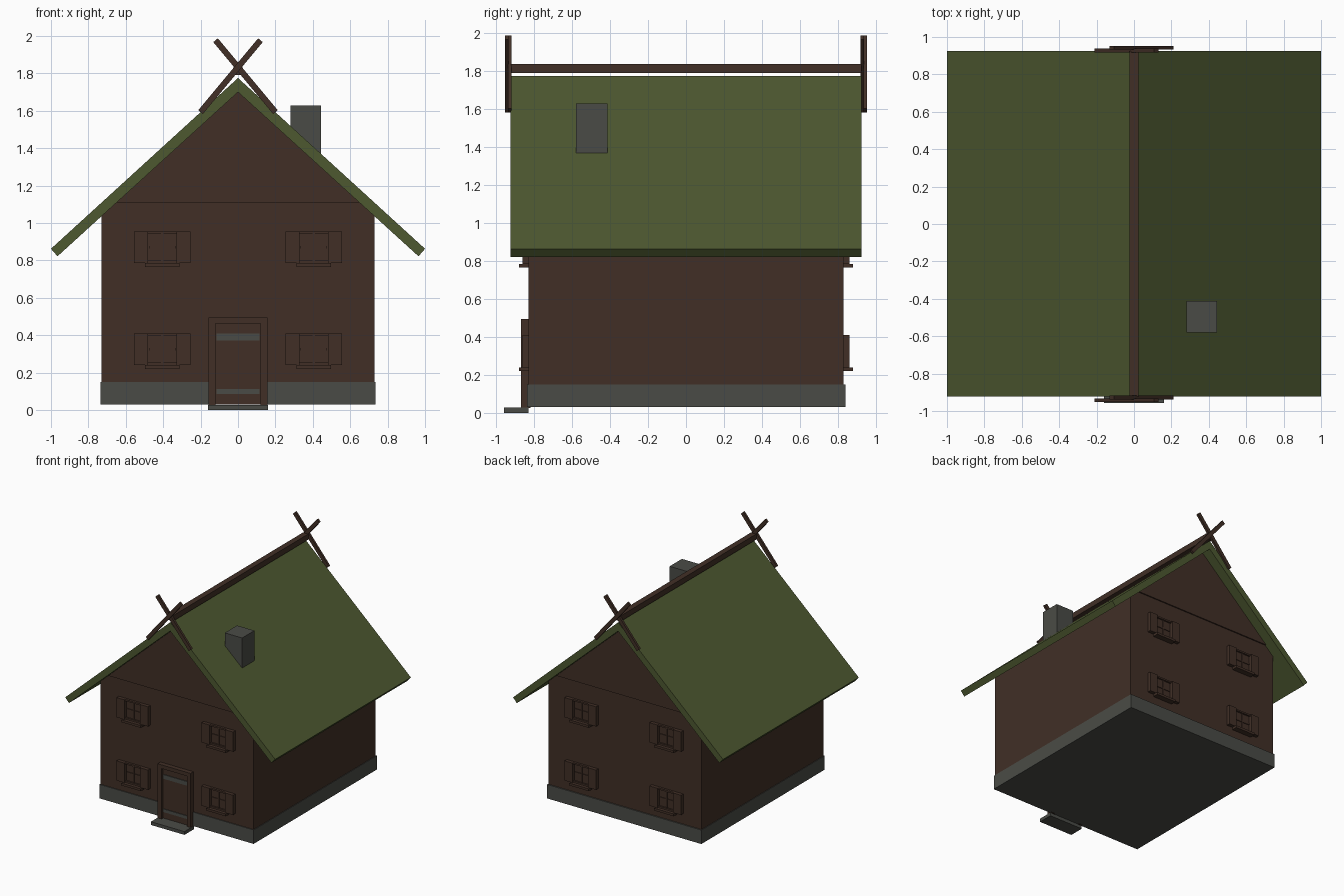
import bpy, math

if "Cube" in bpy.data.objects:
    bpy.data.objects.remove(bpy.data.objects["Cube"])


def make_material(name, rgb):
    """Flat material from 0-255 display values, stored as linear."""
    m = bpy.data.materials.new(name)
    lin = [((c / 255 + 0.055) / 1.055) ** 2.4 for c in rgb]
    m.diffuse_color = (*lin, 1)
    m.use_nodes = True
    m.node_tree.nodes["Principled BSDF"].inputs["Base Color"].default_value = m.diffuse_color
    return m


WOOD = make_material("dark_wood", (65, 47, 38))
MOSS = make_material("moss_green", (77, 88, 48))
STONE = make_material("grey_stone", (74, 75, 70))


def add_mesh(name, verts, faces, mat):
    me = bpy.data.meshes.new(name)
    me.from_pydata(verts, [], faces)
    me.materials.append(mat)
    ob = bpy.data.objects.new(name, me)
    bpy.context.collection.objects.link(ob)
    return ob


def prism(name, profile, y0, y1, mat):
    """Extrude a counter-clockwise (x, z) profile from y0 (front) to y1 (back)."""
    n = len(profile)
    verts = [(x, y0, z) for x, z in profile] + [(x, y1, z) for x, z in profile]
    faces = [list(range(n)), list(range(2 * n - 1, n - 1, -1))]
    faces += [[(i + 1) % n, i, i + n, (i + 1) % n + n] for i in range(n)]
    return add_mesh(name, verts, faces, mat)


def box(name, x0, x1, y0, y1, z0, z1, mat):
    return prism(name, [(x0, z0), (x1, z0), (x1, z1), (x0, z1)], y0, y1, mat)


def wall_box(name, side, x0, x1, d0, d1, z0, z1, mat):
    """Box on the front (side -1) or back (side 1) wall, d = distance from centre."""
    y0, y1 = sorted((side * d0, side * d1))
    return box(name, x0, x1, y0, y1, z0, z1, mat)


def beam(name, a, b, width, y0, y1, mat):
    """Straight board between two (x, z) points."""
    dx, dz = b[0] - a[0], b[1] - a[1]
    k = width / 2 / math.hypot(dx, dz)
    nx, nz = -dz * k, dx * k
    pts = [(a[0] - nx, a[1] - nz), (b[0] - nx, b[1] - nz),
           (b[0] + nx, b[1] + nz), (a[0] + nx, a[1] + nz)]
    return prism(name, pts, y0, y1, mat)


# Foundation and log body
box("foundation", -0.735, 0.735, -0.837, 0.84, 0.03, 0.15, STONE)
prism("house_body", [(-0.73, 0.14), (0.73, 0.14), (0.73, 1.036), (0, 1.70), (-0.73, 1.036)],
      -0.83, 0.83, WOOD)

# Gable boards, slightly proud of the wall
for side, label in ((-1, "front"), (1, "back")):
    y0, y1 = sorted((side * 0.82, side * 0.84))
    prism(label + "_gable", [(-0.66, 1.11), (0.66, 1.11), (0, 1.71)], y0, y1, WOOD)

# Roof: two slopes in one folded slab
prism("roof", [(0, 1.775), (-1.0, 0.862), (-0.965, 0.822), (0, 1.70),
               (0.965, 0.822), (1.0, 0.862)], -0.923, 0.925, MOSS)

# Ridge beam and crossed gable boards
box("ridge_beam", -0.025, 0.025, -0.922, 0.925, 1.79, 1.838, WOOD)
for side, label in ((-1, "front"), (1, "back")):
    for tilt, d0, d1 in ((1, 0.918, 0.938), (-1, 0.934, 0.953)):
        y0, y1 = sorted((side * d0, side * d1))
        beam(label + "_crossed_board", (-tilt * side * 0.2, 1.593),
             (tilt * side * 0.12, 1.977), 0.032, y0, y1, WOOD)

# Chimney
box("chimney", 0.28, 0.445, -0.58, -0.413, 1.36, 1.628, STONE)

# Windows: pane, frame, cross bars, shutters and sill
for side, label in ((-1, "front"), (1, "back")):
    for cx in (-0.405, 0.405):
        for z0 in (0.24, 0.785):
            z1, zm = z0 + 0.17, z0 + 0.085
            name = label + "_window_"
            wall_box(name + "pane", side, cx - 0.07, cx + 0.07, 0.82, 0.836, z0, z1, WOOD)
            wall_box(name + "upright_bar", side, cx - 0.006, cx + 0.006, 0.82, 0.843, z0, z1, WOOD)
            wall_box(name + "cross_bar", side, cx - 0.07, cx + 0.07, 0.82, 0.842,
                     zm - 0.006, zm + 0.006, WOOD)
            for za, zb in ((z0, z0 + 0.014), (z1 - 0.014, z1)):
                wall_box(name + "rail", side, cx - 0.076, cx + 0.076, 0.82, 0.85, za, zb, WOOD)
            for s in (-1, 1):
                xa, xb = sorted((cx + s * 0.075, cx + s * 0.15))
                wall_box(name + "shutter", side, xa, xb, 0.82, 0.861, z0, z1, WOOD)
            wall_box(name + "sill", side, cx - 0.093, cx + 0.093, 0.82, 0.878,
                     z0 - 0.02, z0, WOOD)

# Door with frame, iron bands and doorstep
box("door_leaf", -0.12, 0.12, -0.85, -0.82, 0.03, 0.465, WOOD)
for s in (-1, 1):
    xa, xb = sorted((s * 0.12, s * 0.157))
    box("door_post", xa, xb, -0.868, -0.82, 0.027, 0.465, WOOD)
box("door_lintel", -0.157, 0.157, -0.87, -0.82, 0.463, 0.495, WOOD)
for z0, z1 in ((0.085, 0.112), (0.372, 0.408)):
    box("door_band", -0.115, 0.115, -0.856, -0.849, z0, z1, STONE)
box("doorstep", -0.16, 0.16, -0.957, -0.83, 0.0, 0.028, STONE)
